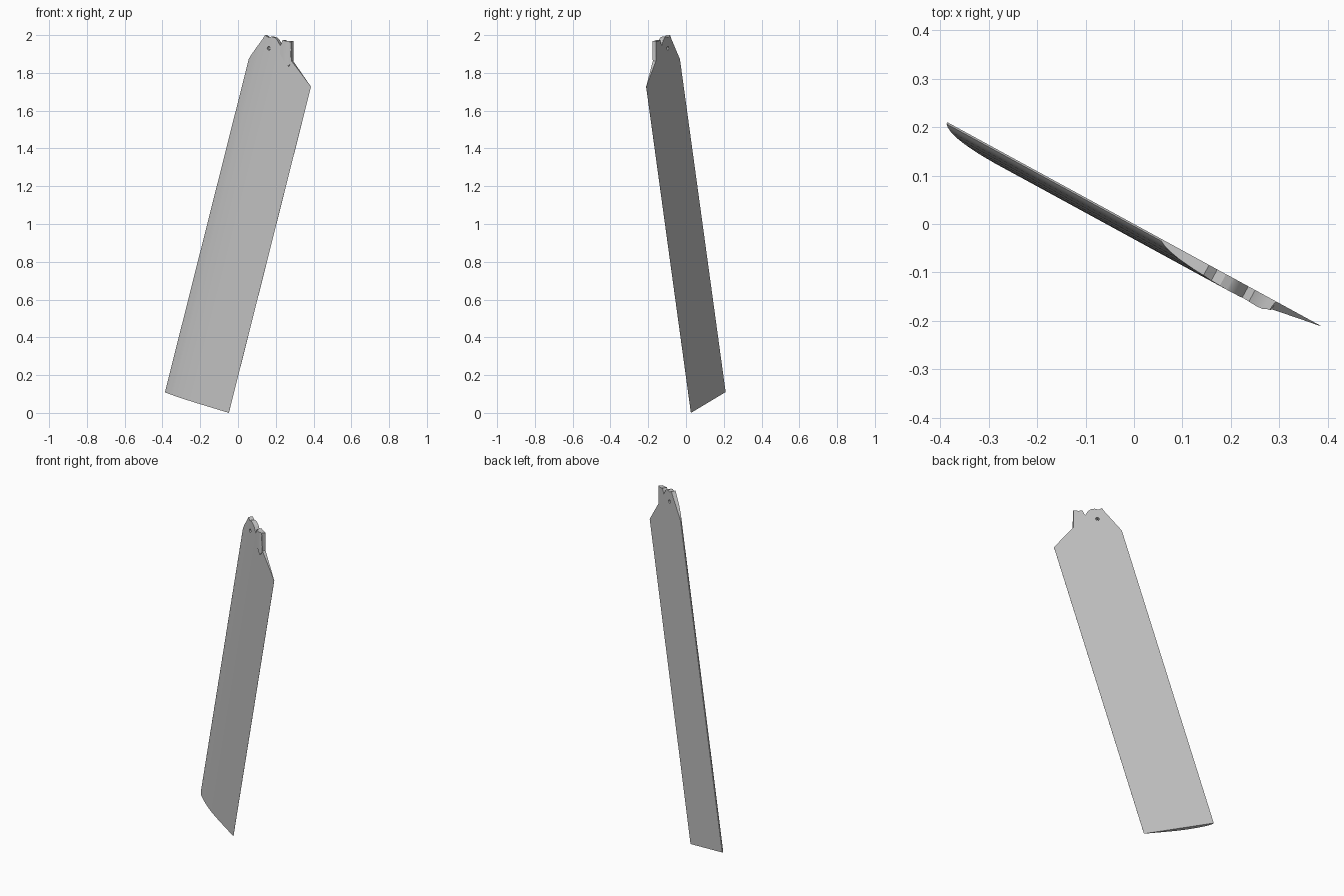
import bpy, bmesh, math
from mathutils import Vector

if "Cube" in bpy.data.objects:
    bpy.data.objects.remove(bpy.data.objects["Cube"], do_unlink=True)

# Blade frame: vertical plane turned about z, span leaning within that plane
PITCH, LEAN, CHORD = math.radians(28.6), math.radians(16), 0.399
FLAT = Vector((math.cos(PITCH), -math.sin(PITCH), 0))
OUT = Vector((-math.sin(PITCH), -math.cos(PITCH), 0))
X0, Z0 = -0.385, 0.11

grey = bpy.data.materials.new("light_grey")
grey.use_nodes = True
grey.diffuse_color = (0.55, 0.55, 0.55, 1)
grey.node_tree.nodes["Principled BSDF"].inputs["Base Color"].default_value = grey.diffuse_color


def at(x, z, depth):
    """Point above front-elevation position x, z at a depth off the flat back."""
    return FLAT * (x / FLAT.x) + OUT * depth + Vector((0, 0, z))


def to_blade(x, z):
    u, v = (x - X0) / FLAT.x, z - Z0
    return (u * math.cos(LEAN) - v * math.sin(LEAN),
            u * math.sin(LEAN) + v * math.cos(LEAN))


def from_blade(c, s):
    return (X0 + FLAT.x * (c * math.cos(LEAN) + s * math.sin(LEAN)),
            Z0 - c * math.sin(LEAN) + s * math.cos(LEAN))


def lerp(points, t):
    for (a, va), (b, vb) in zip(points, points[1:]):
        if t <= b:
            return va + (vb - va) * max(0, t - a) / (b - a)
    return points[-1][1]


def slab(name, columns):
    """Solid from columns of (bottom xz, top xz, thickness)."""
    bm = bmesh.new()
    rows = [[bm.verts.new(at(*p, d)) for p, d in
             ((lo, 0), (hi, 0), (hi, t), (lo, t))] for lo, hi, t in columns]
    for a, b in zip(rows, rows[1:]):
        for i in range(4):
            j = (i + 1) % 4
            bm.faces.new((a[i], a[j], b[j], b[i]))
    bm.faces.new(rows[0])
    bm.faces.new(rows[-1])
    bmesh.ops.recalc_face_normals(bm, faces=bm.faces)
    mesh = bpy.data.meshes.new(name)
    bm.to_mesh(mesh)
    bm.free()
    mesh.materials.append(grey)
    ob = bpy.data.objects.new(name, mesh)
    bpy.context.collection.objects.link(ob)
    return ob


# Root outline with its teeth and notch
root = [(0.058, 1.873), (0.14, 1.977), (0.155, 2.0), (0.172, 1.988), (0.19, 1.992),
        (0.208, 1.986), (0.222, 1.972), (0.236, 1.945), (0.25, 1.974), (0.266, 1.968),
        (0.291, 1.968), (0.293, 1.862), (0.385, 1.727)]
top = [to_blade(*p) for p in root]
top[0], top[-1] = (0, top[0][1]), (CHORD, top[-1][1])

# Airfoil thickness over chord fraction
foil = [(0, .004), (.015, .009), (.04, .014), (.08, .019), (.14, .023), (.22, .026),
        (.32, .0275), (.42, .027), (.54, .0235), (.67, .0175), (.84, .0085), (1, .0006)]
chords = sorted({round(c, 5) for c, _ in top} | {round(f * CHORD, 5) for f, _ in foil})
blade = slab("blade", [(from_blade(c, 0), from_blade(c, lerp(top, c)),
                        lerp(foil, c / CHORD)) for c in chords])

# Rounded root boss standing on the thin side, with a pointed foot
boss = slab("root_boss", [
    ((0.236, 1.90), (0.236, 1.945), .026), ((0.25, 1.875), (0.25, 1.974), .027),
    ((0.266, 1.85), (0.266, 1.968), .028), ((0.279, 1.835), (0.279, 1.968), .027),
    ((0.286, 1.847), (0.286, 1.968), .022), ((0.291, 1.857), (0.291, 1.968), .014),
    ((0.293, 1.86), (0.293, 1.968), .001)])

# Pin hole through the root
bpy.ops.mesh.primitive_cylinder_add(vertices=16, radius=0.01, depth=0.2,
                                    location=at(0.176, 1.93, 0.01))
cutter = bpy.context.object
cutter.name = "pin_hole_cutter"
cutter.hide_render = True
cutter.rotation_euler = OUT.to_track_quat('Z', 'Y').to_euler()
hole = blade.modifiers.new("pin_hole", 'BOOLEAN')
hole.operation, hole.object, hole.solver = 'DIFFERENCE', cutter, 'EXACT'
bpy.context.view_layer.objects.active = blade
bpy.ops.object.modifier_apply(modifier=hole.name)
bpy.data.objects.remove(cutter, do_unlink=True)

# Smooth curved faces, keep crisp edges
bpy.ops.object.select_all(action='DESELECT')
for ob in (blade, boss):
    ob.select_set(True)
bpy.context.view_layer.objects.active = blade
bpy.ops.object.shade_smooth_by_angle(angle=math.radians(25))
